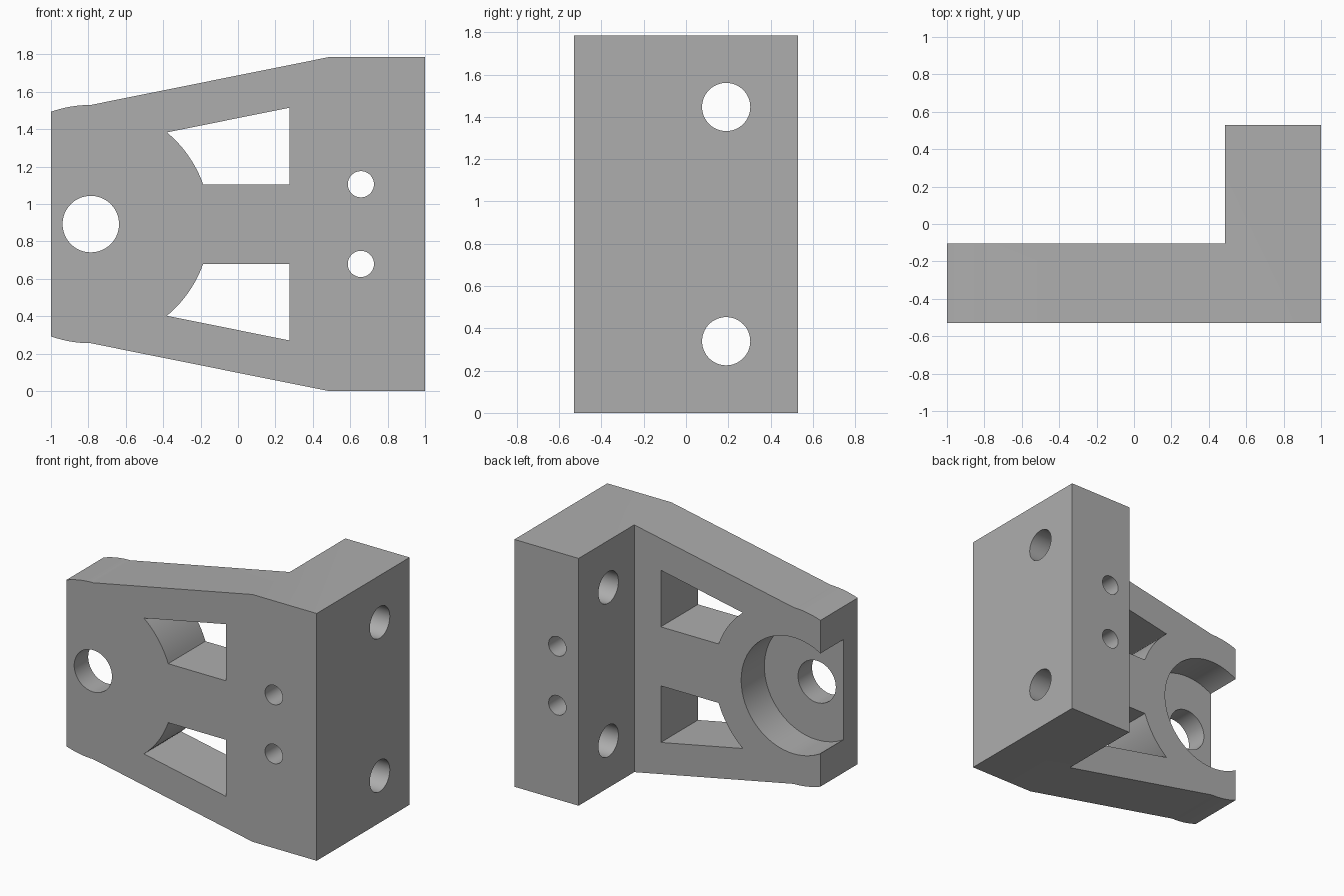
import bpy
import bmesh
from math import sin, cos, pi, radians, atan2, asin, sqrt
from mathutils import Matrix, Vector

if "Cube" in bpy.data.objects:
    bpy.data.objects.remove(bpy.data.objects["Cube"])

MID = 0.893                      # height of the mirror plane
BORE_X = -0.787                  # axis of the bore and its boss
FRONT, BACK, WEB_BACK = -0.53, 0.53, -0.105
STEP_X = 0.487                   # where the thick flange begins
BOSS_R = 0.637

grey = bpy.data.materials.new("plain grey")
grey.use_nodes = True
grey.diffuse_color = (0.42, 0.42, 0.42, 1)
grey.node_tree.nodes["Principled BSDF"].inputs["Base Color"].default_value = grey.diffuse_color


def make_object(name, bm):
    bmesh.ops.recalc_face_normals(bm, faces=bm.faces)
    mesh = bpy.data.meshes.new(name)
    bm.to_mesh(mesh)
    bm.free()
    mesh.materials.append(grey)
    obj = bpy.data.objects.new(name, mesh)
    bpy.context.collection.objects.link(obj)
    return obj


def prism(name, outline, y0, y1):
    """Extrude an outline of (x, height above the mirror plane) along y."""
    bm = bmesh.new()
    face = bm.faces.new([bm.verts.new((x, y0, MID + h)) for x, h in outline])
    moved = bmesh.ops.extrude_face_region(bm, geom=[face])["geom"]
    verts = [v for v in moved if isinstance(v, bmesh.types.BMVert)]
    bmesh.ops.translate(bm, verts=verts, vec=(0, y1 - y0, 0))
    return make_object(name, bm)


def cylinder(name, centre, radius, depth, axis):
    bm = bmesh.new()
    turn = Matrix.Rotation(pi / 2, 4, "X" if axis == "y" else "Y")
    bmesh.ops.create_cone(bm, cap_ends=True, segments=64, radius1=radius, radius2=radius,
                          depth=depth, matrix=Matrix.Translation(Vector(centre)) @ turn)
    return make_object(name, bm)


def boss_arc(start, end, steps):
    """Points on the circle around the bore axis."""
    angles = [start + (end - start) * i / steps for i in range(steps + 1)]
    return [(BORE_X + BOSS_R * cos(a), BOSS_R * sin(a)) for a in angles]


# Bracket body: rounded nose, tapering sides, straight flange
nose_angle = pi / 2 + asin((1 + BORE_X) / BOSS_R)
upper = boss_arc(nose_angle, pi / 2, 12) + [(STEP_X, MID), (1, MID)]
lower = [(x, -h) for x, h in reversed(upper)]
bracket = prism("bracket", upper + lower, FRONT, BACK)

# Space behind the thin web
cutters = [prism("web_clearance", [(-2, -2), (STEP_X, -2), (STEP_X, 2), (-2, 2)], WEB_BACK, 2)]

# Bore and the open counterbore behind it
cutters.append(cylinder("bore", (BORE_X, 0, MID), 0.151, 3, "y"))
cutters.append(cylinder("counterbore", (BORE_X, 0.13, MID), 0.42, 1, "y"))

# Windows, curved round the boss, and the paired screw holes
low = 0.213
window = boss_arc(asin(low / BOSS_R), atan2(0.492, 0.408), 12) + [(0.275, 0.622), (0.275, low)]
for side, sign in (("upper", 1), ("lower", -1)):
    cutters.append(prism(side + "_window", [(x, sign * h) for x, h in window], -1, 1))
    cutters.append(cylinder(side + "_screw_hole", (0.657, 0, MID + sign * low), 0.07, 3, "y"))
    cutters.append(cylinder(side + "_flange_hole", (0.75, 0.19, MID + sign * 0.554), 0.114, 1, "x"))

# Cut everything out, then discard the cutters
bpy.context.view_layer.objects.active = bracket
for cutter in cutters:
    cutter.hide_render = True
    mod = bracket.modifiers.new(cutter.name, "BOOLEAN")
    mod.operation = "DIFFERENCE"
    mod.solver = "EXACT"
    mod.object = cutter
    bpy.ops.object.modifier_apply(modifier=mod.name)
    bpy.data.objects.remove(cutter)

bpy.ops.object.select_all(action="DESELECT")
bracket.select_set(True)
bpy.ops.object.shade_smooth_by_angle(angle=radians(20))
